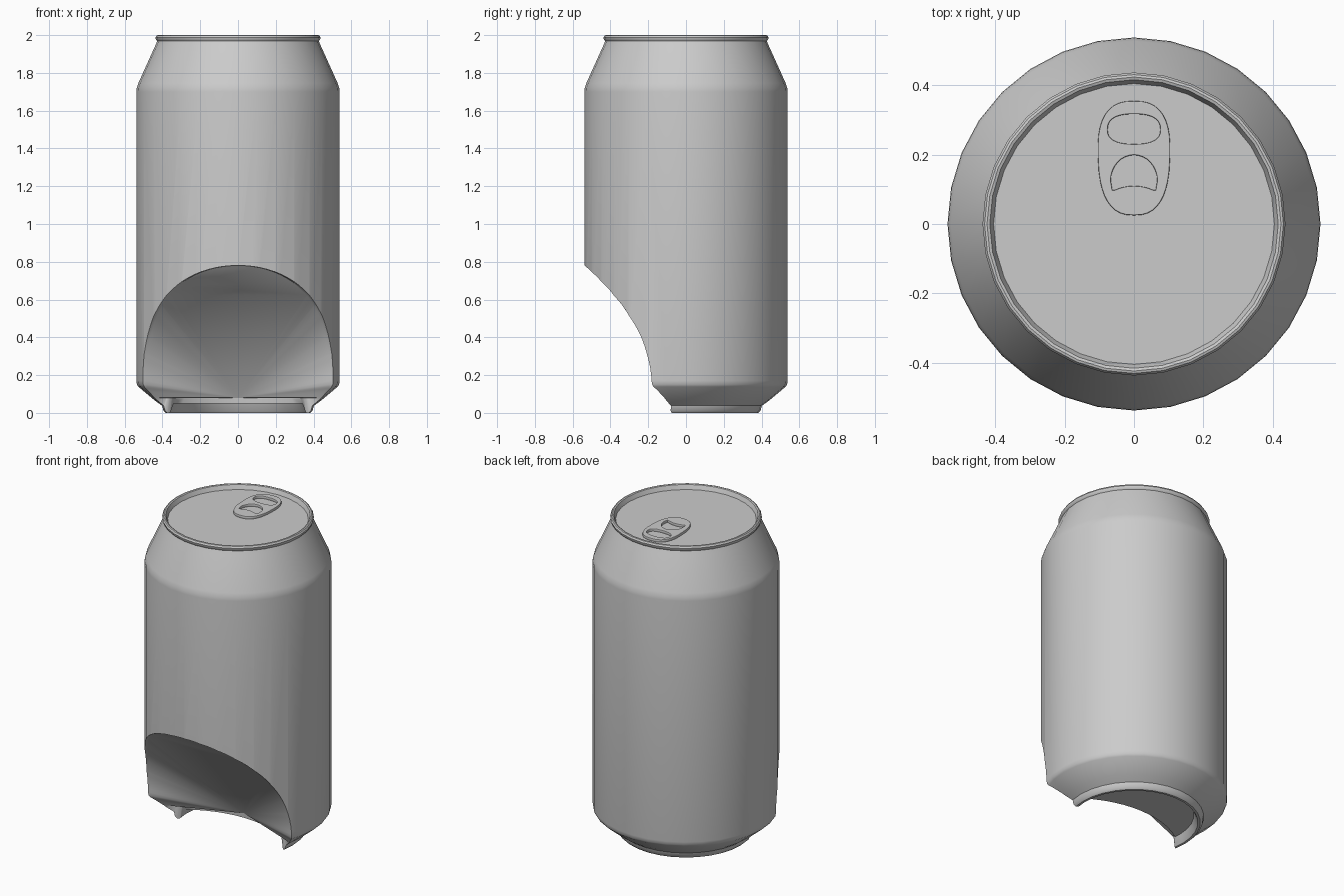
import bpy, bmesh, math
from mathutils import Vector

if "Cube" in bpy.data.objects:
    bpy.data.objects.remove(bpy.data.objects["Cube"])

SIDES = 32
BITE_C, BITE_R = Vector((0, -0.56, 0.15)), 0.631

# Can profile (radius, height), from recessed base to lid
profile = [(0.345, 0.05), (0.36, 0.012), (0.368, 0.0), (0.382, 0.0), (0.395, 0.012), (0.402, 0.038),
           (0.44, 0.065), (0.527, 0.138), (0.535, 0.15), (0.538, 0.17), (0.538, 1.70),
           (0.536, 1.72), (0.528, 1.745), (0.44, 1.94), (0.428, 1.968), (0.435, 1.976),
           (0.437, 1.988), (0.431, 1.998), (0.424, 2.0), (0.416, 1.997), (0.411, 1.985), (0.405, 1.97)]


def activate(ob):
    bpy.ops.object.select_all(action='DESELECT')
    ob.select_set(True)
    bpy.context.view_layer.objects.active = ob


# Can body: lathe the profile and cap both ends
bm = bmesh.new()
rings = []
for r, z in profile:
    rings.append([bm.verts.new((r * math.sin(2 * math.pi * i / SIDES),
                                r * math.cos(2 * math.pi * i / SIDES), z)) for i in range(SIDES)])
for a, b in zip(rings, rings[1:]):
    for i in range(SIDES):
        j = (i + 1) % SIDES
        bm.faces.new((a[i], a[j], b[j], b[i]))
bm.faces.new(rings[0])
bm.faces.new(rings[-1])
bmesh.ops.recalc_face_normals(bm, faces=bm.faces)
mesh = bpy.data.meshes.new("can_body")
bm.to_mesh(mesh)
bm.free()
can = bpy.data.objects.new("can_body", mesh)
bpy.context.collection.objects.link(can)

# Round opening at the lower front
bpy.ops.mesh.primitive_uv_sphere_add(segments=64, ring_count=48, radius=BITE_R, location=BITE_C)
cutter = bpy.context.object
cutter.name = "opening_cutter"
cutter.hide_render = True
mod = can.modifiers.new("opening", 'BOOLEAN')
mod.operation = 'DIFFERENCE'
mod.solver = 'EXACT'
mod.object = cutter
activate(can)
bpy.ops.object.modifier_apply(modifier=mod.name)
bpy.data.objects.remove(cutter)

# Replace the spherical cut by a thin rim and a faceted inner panel
bm = bmesh.new()
bm.from_mesh(can.data)
bmesh.ops.remove_doubles(bm, verts=bm.verts, dist=0.0005)
cut = []
for f in bm.faces:
    near = all(0.993 * BITE_R < (v.co - BITE_C).length < 1.003 * BITE_R for v in f.verts)
    if near and f.normal.dot((BITE_C - f.calc_center_median()).normalized()) > 0.9:
        cut.append(f)
bmesh.ops.delete(bm, geom=cut, context='FACES')
border = [e for e in bm.edges if e.is_boundary]
inner = {}
for e in border:
    for v in e.verts:
        if v not in inner:
            x, y, z = v.co
            inner[v] = bm.verts.new((x * 0.965, y * 0.965, max(z, 0.08)))
apex = min((v for v in inner.values() if v.co.z < 0.12), key=lambda v: abs(v.co.x))
top = set()
for e in border:
    a, b = e.verts
    p, q = inner[a], inner[b]
    bm.faces.new((a, b, q, p))
    if min(p.co.z, q.co.z) > 0.62:
        top.update((p, q))
    elif apex not in (p, q):
        bm.faces.new((p, q, apex))
top = sorted(top, key=lambda v: v.co.x)
if len(top) > 2:
    bm.faces.new(top)
    bm.faces.new((top[0], top[-1], apex))
bmesh.ops.recalc_face_normals(bm, faces=bm.faces)
bm.to_mesh(can.data)
bm.free()
activate(can)
bpy.ops.object.shade_smooth_by_angle(angle=math.radians(35))


# Pull tab: outline with two holes
def oval(rx, ry, cy, power=2.0, n=40):
    pts = []
    for i in range(n):
        t = 2 * math.pi * i / n
        c, s = math.cos(t), math.sin(t)
        pts.append((math.copysign(rx * abs(c) ** (2 / power), c),
                    cy + math.copysign(ry * abs(s) ** (2 / power), s)))
    return pts


outline = [(x * (1 - 0.06 * (0.19 - y) / 0.165), y) for x, y in oval(0.101, 0.162, 0.19, 2.6)]
upper = [(x, y if y > 0.27 else 0.27 + (y - 0.27) * 0.92) for x, y in oval(0.079, 0.048, 0.272, 2.5)]
lower = [(0.07 * math.cos(math.pi * i / 16), 0.125 + 0.077 * math.sin(math.pi * i / 16)) for i in range(17)]
lower += [(-0.065, 0.095)] + [(0.055 * k / 4, 0.107 - 0.012 * (k / 4) ** 2) for k in range(-4, 5)] + [(0.065, 0.095)]

curve = bpy.data.curves.new("pull_tab", 'CURVE')
curve.dimensions = '2D'
curve.fill_mode = 'BOTH'
curve.extrude = 0.006
curve.bevel_depth = 0.003
curve.bevel_resolution = 1
for pts in (outline, upper, lower):
    sp = curve.splines.new('POLY')
    sp.points.add(len(pts) - 1)
    for p, (x, y) in zip(sp.points, pts):
        p.co = (x, y, 0, 1)
    sp.use_cyclic_u = True
tab = bpy.data.objects.new("pull_tab", curve)
tab.location.z = 1.977
bpy.context.collection.objects.link(tab)
activate(tab)
bpy.ops.object.convert(target='MESH')
bpy.ops.object.shade_smooth_by_angle(angle=math.radians(35))
